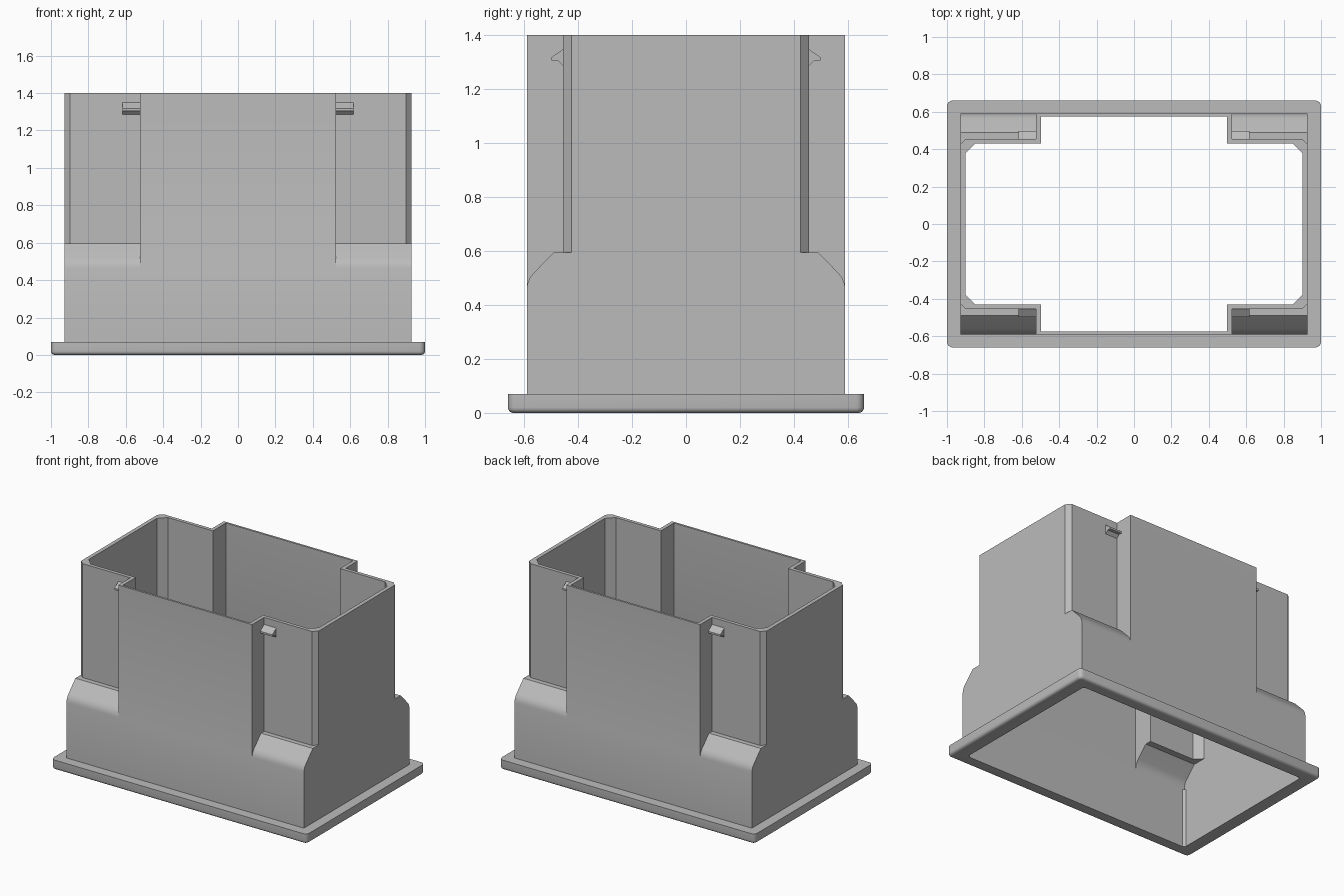
import bpy, bmesh
from mathutils import Vector

cube = bpy.data.objects.get("Cube")
if cube:
    bpy.data.objects.remove(cube, do_unlink=True)

grey = bpy.data.materials.new("plain grey")
grey.use_nodes = True
GREY = (0.5, 0.5, 0.5, 1)
grey.diffuse_color = GREY
grey.node_tree.nodes["Principled BSDF"].inputs["Base Color"].default_value = GREY

SIGNS = [(sx, sy) for sx in (-1, 1) for sy in (-1, 1)]


def finish(name, bm):
    """Turn a bmesh into a linked object."""
    bmesh.ops.recalc_face_normals(bm, faces=bm.faces)
    mesh = bpy.data.meshes.new(name)
    bm.to_mesh(mesh)
    bm.free()
    mesh.materials.append(grey)
    obj = bpy.data.objects.new(name, mesh)
    bpy.context.collection.objects.link(obj)
    return obj


def prism(name, points, start, end, place):
    """Extrude a closed profile; place(u, v, w) maps it to x, y, z."""
    bm = bmesh.new()
    low, high = [[bm.verts.new(place(u, v, w)) for u, v in points] for w in (start, end)]
    n = len(points)
    bm.faces.new(low)
    bm.faces.new(high)
    for i in range(n):
        j = (i + 1) % n
        bm.faces.new((low[i], low[j], high[j], high[i]))
    return finish(name, bm)


def box(name, hx, hy, z0, z1):
    rect = [(-hx, -hy), (hx, -hy), (hx, hy), (-hx, hy)]
    return prism(name, rect, z0, z1, lambda x, y, z: (x, y, z))


def select(obj):
    bpy.ops.object.select_all(action='DESELECT')
    obj.select_set(True)
    bpy.context.view_layer.objects.active = obj


def cut(obj, cutter, keep=False):
    mod = obj.modifiers.new("cut", 'BOOLEAN')
    mod.operation = 'DIFFERENCE'
    mod.solver = 'EXACT'
    mod.object = cutter
    select(obj)
    bpy.ops.object.modifier_apply(modifier=mod.name)
    if not keep:
        bpy.data.objects.remove(cutter, do_unlink=True)


def corner_cut(obj, x, y, size, z0, z1):
    """Chamfer the four vertical edges at (+-x, +-y)."""
    e = 0.02
    tri = [(x - size - e, y + e), (x + e, y - size - e), (x + e, y + e)]
    for sx, sy in SIGNS:
        cut(obj, prism("corner_cutter", tri, z0, z1,
                       lambda u, v, w: (u * sx, v * sy, w)))


def notched_box(name, hx, hy, z0, z1, notch_x, notch_y, ledge, chamfer):
    """Box with four recessed upper corners above sloping shoulders."""
    obj = box(name, hx, hy, z0, z1)
    shoulder = [(notch_y, 2), (notch_y, ledge), (hy - 0.1, ledge),
                (hy - 0.026, ledge - 0.076), (hy - 0.012, ledge - 0.093),
                (hy - 0.004, ledge - 0.112), (hy + 0.001, ledge - 0.136),
                (0.8, ledge - 0.136), (0.8, 2)]
    for sx, sy in SIGNS:
        cut(obj, prism("notch_cutter", shoulder, notch_x, 1.2,
                       lambda u, v, w: (w * sx, u * sy, v)))
    corner_cut(obj, hx, notch_y, chamfer, ledge, 2)
    return obj


# Hollow housing
housing = notched_box("housing", 0.928, 0.59, 0.07, 1.4, 0.523, 0.455, 0.595, 0.03)
cavity = notched_box("cavity", 0.9, 0.575, -0.2, 1.6, 0.497, 0.43, 0.565, 0.05)
corner_cut(cavity, 0.9, 0.575, 0.015, -0.3, 0.42)
cut(housing, cavity, keep=True)

# Base flange with softened corners and rounded lower rim
flange = box("flange", 1.0, 0.66, 0, 0.07)
bm = bmesh.new()
bm.from_mesh(flange.data)
upright = [e for e in bm.edges if abs(e.verts[0].co.z - e.verts[1].co.z) > 0.01]
bmesh.ops.bevel(bm, geom=upright, offset=0.03, segments=4, profile=0.5, affect='EDGES')
rim = [e for e in bm.edges if all(v.co.z < 0.001 for v in e.verts)]
bmesh.ops.bevel(bm, geom=rim, offset=0.02, segments=4, profile=0.5, affect='EDGES')
bm.to_mesh(flange.data)
bm.free()
cut(flange, cavity)

# Snap clips on the recessed walls
hook = [(0.45, 1.355), (0.46, 1.345), (0.498, 1.318), (0.498, 1.305),
        (0.475, 1.305), (0.455, 1.285), (0.45, 1.285)]
for sx, sy in SIGNS:
    side = ("left" if sx > 0 else "right") + ("_back" if sy > 0 else "_front")
    prism("clip_" + side, hook, 0.52, 0.617,
          lambda u, v, w: (w * sx, u * sy, v))

for obj in (housing, flange):
    select(obj)
    bpy.ops.object.shade_smooth_by_angle(angle=0.5)
